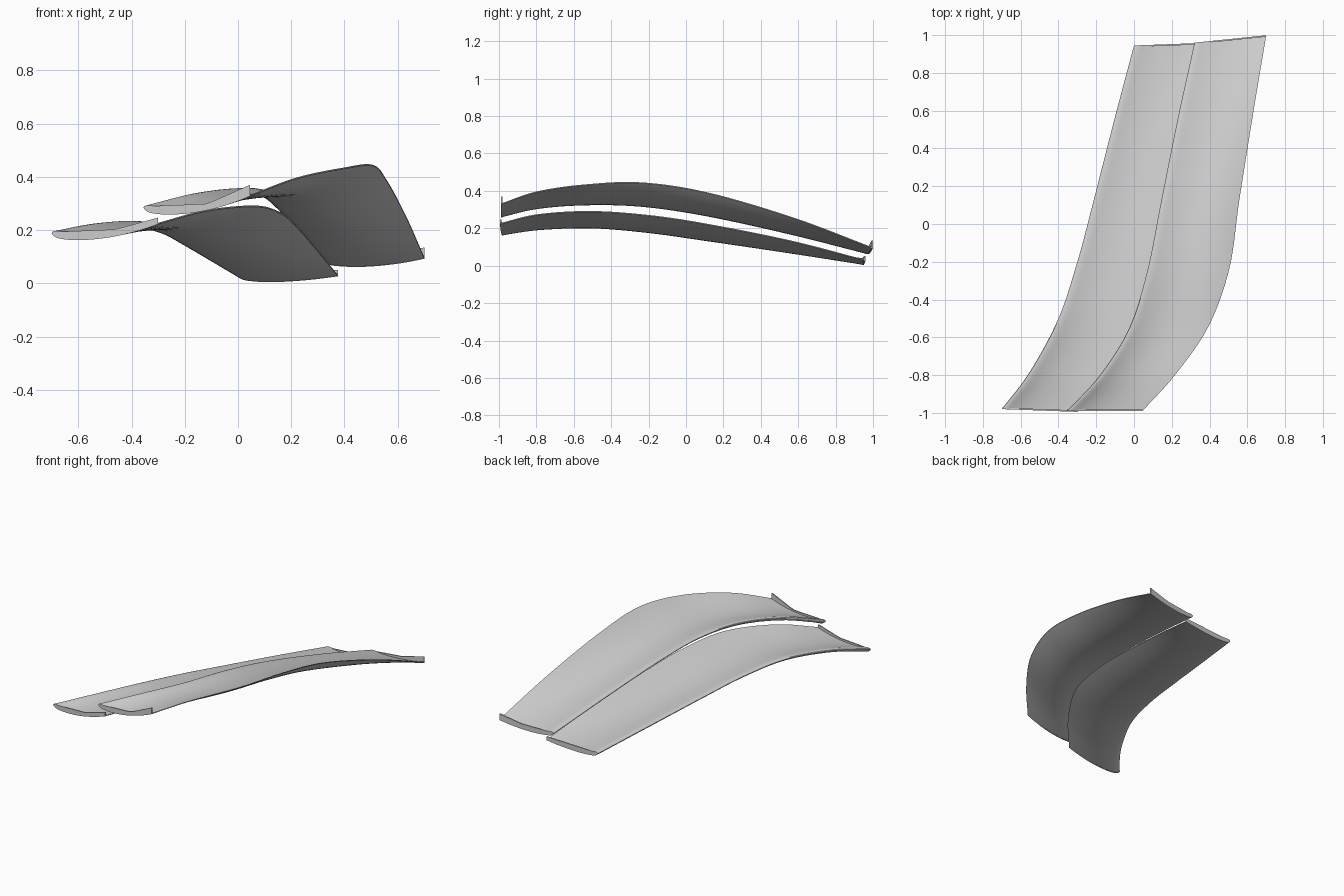
import bpy
import bmesh
import math
from mathutils import Vector

cube = bpy.data.objects.get("Cube")
if cube:
    bpy.data.objects.remove(cube)

grey = bpy.data.materials.new("plain_grey")
grey.use_nodes = True
colour = (0.6, 0.6, 0.6, 1)
grey.diffuse_color = colour
grey.node_tree.nodes["Principled BSDF"].inputs["Base Color"].default_value = colour

THICK = 0.028   # greatest blade thickness
STEPS = 8       # sections between two stations
CHORD = [(1 - math.cos(math.pi * i / 20)) / 2 for i in range(21)]


def spline(points, steps):
    """Smooth path through the stations."""
    pts = [Vector(p) for p in points]
    ends = [2 * pts[0] - pts[1]] + pts + [2 * pts[-1] - pts[-2]]
    path = []
    for a, b, c, d in zip(ends, ends[1:], ends[2:], ends[3:]):
        for i in range(steps):
            u = i / steps
            path.append(b + (c - a) * (u / 2)
                        + (2 * a - 5 * b + 4 * c - d) * (u * u / 2)
                        + (3 * b - a - 3 * c + d) * (u ** 3 / 2))
    return path + [pts[-1]]


def camber(t, height, low):
    """Height of the middle line above the lowest point of a section."""
    if t < low:
        return THICK / 2 + 0.015 * (1 - t / low) ** 2
    return THICK / 2 + (height - THICK / 2) * ((t - low) / (1 - low)) ** 2


def thickness(t):
    nose = 0.08
    if t < nose:
        return THICK * math.sqrt(1 - (1 - t / nose) ** 2)
    return THICK + (0.005 - THICK) * (t - nose) / (1 - nose)


def lip_top(t, height, lip):
    """Top edge of the thin end lip, kicked up at the trailing edge."""
    bend = 0.6
    if t < bend:
        return 0.033 + 0.01 * t / bend
    return 0.043 + (height + lip - 0.043) * (t - bend) / (1 - bend)


def section(station, skew, lip=None):
    """Closed loop: underside from nose to tail, then the top back again."""
    y, nose_x, tail_x, base, height = station
    s = (y + 1) / 2
    low = 0.27 + 0.12 * s
    slant = skew[0] * (1 - s) + skew[1] * s
    under, top = [], []
    for t in CHORD:
        x = nose_x + (tail_x - nose_x) * t
        mid, half = camber(t, height, low), thickness(t) / 2
        upper = mid + half
        if lip is not None and t > 0:
            upper = max(upper, lip_top(t, height, lip))
        under.append(Vector((x, y + slant * t, base + mid - half)))
        top.append(Vector((x, y + slant * t, base + upper)))
    return under + top[:0:-1]


def loft(name, loops):
    bm = bmesh.new()
    rings = [[bm.verts.new(p) for p in loop] for loop in loops]
    for a, b in zip(rings, rings[1:]):
        for i in range(len(a)):
            j = (i + 1) % len(a)
            bm.faces.new((a[i], a[j], b[j], b[i]))
    bm.faces.new(rings[0])
    bm.faces.new(rings[-1][::-1])
    bmesh.ops.recalc_face_normals(bm, faces=bm.faces)
    mesh = bpy.data.meshes.new(name)
    bm.to_mesh(mesh)
    bm.free()
    mesh.materials.append(grey)
    obj = bpy.data.objects.new(name, mesh)
    bpy.context.collection.objects.link(obj)
    bpy.ops.object.select_all(action="DESELECT")
    obj.select_set(True)
    bpy.context.view_layer.objects.active = obj
    bpy.ops.object.shade_smooth_by_angle(angle=math.radians(40))


def blade(name, stations, skew, lip):
    path = spline(stations, STEPS)
    loft(name, [section(p, skew) for p in path])
    # thin lips closing both ends
    for end, station, inward in (("front", path[0], 1), ("back", path[-1], -1)):
        outer = section(station, skew, lip)
        shift = Vector((0, 0.008 * inward, 0))
        loft(f"{name}_{end}_lip", [outer, [p + shift for p in outer]])


# stations: y, nose x, tail x, lowest z, tail height above it
blade("lower_blade", [
    (-0.98, -0.7, -0.3, 0.16, 0.065),
    (-0.78, -0.55, -0.12, 0.188, 0.085),
    (-0.5, -0.4, 0.06, 0.197, 0.093),
    (-0.2, -0.3, 0.15, 0.172, 0.097),
    (0.1, -0.22, 0.21, 0.13, 0.094),
    (0.55, -0.105, 0.29, 0.063, 0.07),
    (0.945, 0, 0.375, 0.001, 0.028),
], (-0.015, 0.015), 0.022)

blade("upper_blade", [
    (-0.99, -0.355, 0.045, 0.256, 0.074),
    (-0.8, -0.18, 0.22, 0.3, 0.095),
    (-0.55, -0.025, 0.395, 0.32, 0.112),
    (-0.25, 0.07, 0.505, 0.313, 0.13),
    (0.1, 0.14, 0.557, 0.262, 0.126),
    (0.55, 0.23, 0.63, 0.163, 0.09),
    (0.96, 0.32, 0.7, 0.058, 0.037),
], (0, 0.04), 0.04)
